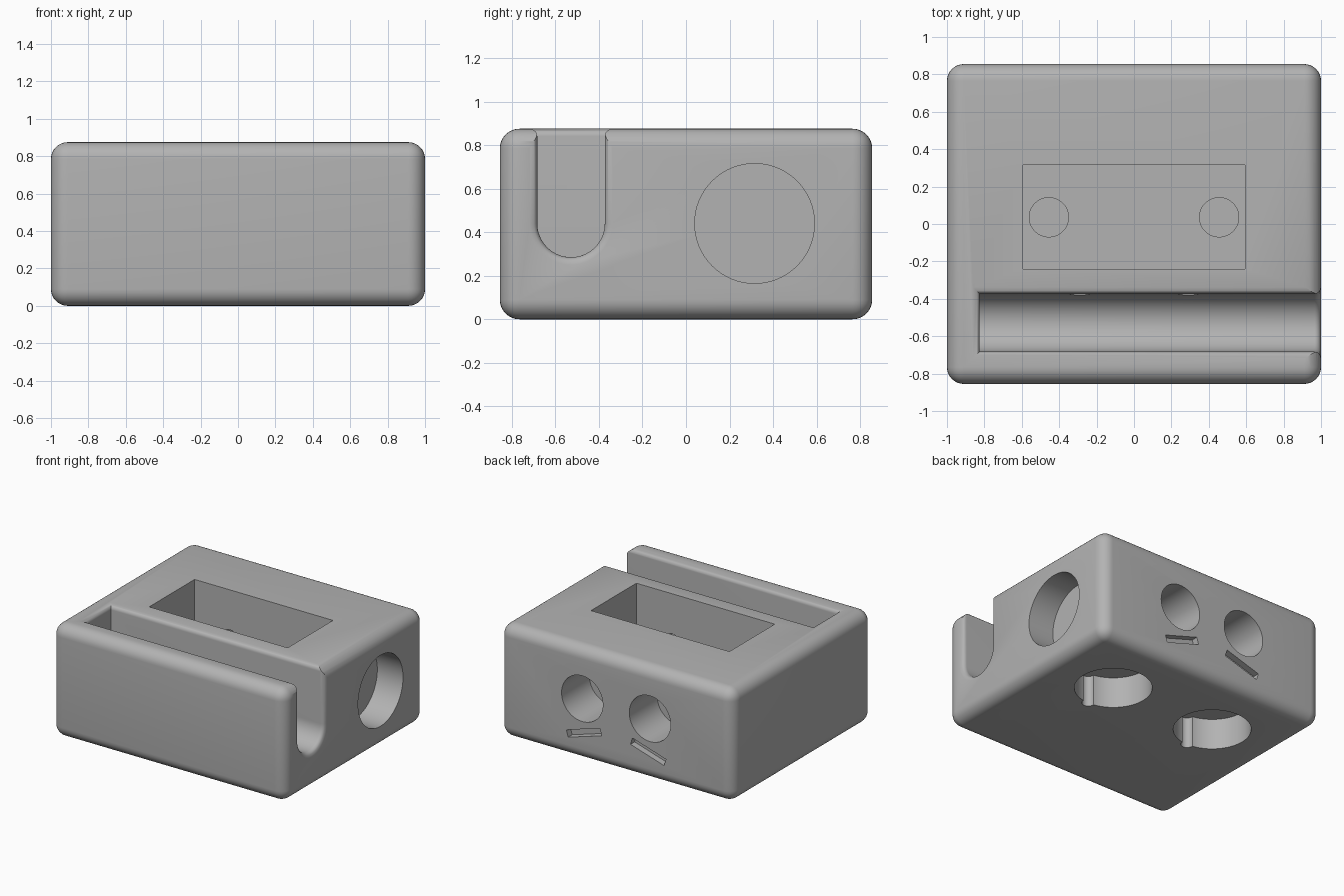
import bpy, bmesh
from math import pi, sin, cos, sqrt, radians
from mathutils import Matrix, Vector

default = bpy.data.objects.get("Cube")
if default:
    bpy.data.objects.remove(default)

# Block proportions
HALF_X, HALF_Y, HEIGHT = 1.0, 0.855, 0.875
ROUND = 0.09
FILLET = 0.035

grey = bpy.data.materials.new("plain_grey")
grey.use_nodes = True
grey.diffuse_color = (0.45, 0.45, 0.45, 1)
grey.node_tree.nodes["Principled BSDF"].inputs["Base Color"].default_value = (0.45, 0.45, 0.45, 1)


def make_object(name, bm):
    bmesh.ops.recalc_face_normals(bm, faces=bm.faces)
    mesh = bpy.data.meshes.new(name)
    bm.to_mesh(mesh)
    bm.free()
    mesh.materials.append(grey)
    obj = bpy.data.objects.new(name, mesh)
    bpy.context.collection.objects.link(obj)
    return obj


def box(name, centre, size, rot_y=0):
    bm = bmesh.new()
    matrix = Matrix.Translation(centre) @ Matrix.Rotation(rot_y, 4, 'Y') @ Matrix.Diagonal((*size, 1))
    bmesh.ops.create_cube(bm, size=1, matrix=matrix)
    return make_object(name, bm)


def rod(name, start, end, radius):
    """Cylinder between two points."""
    start, end = Vector(start), Vector(end)
    axis = end - start
    matrix = Matrix.Translation((start + end) / 2) @ axis.to_track_quat('Z', 'Y').to_matrix().to_4x4()
    bm = bmesh.new()
    bmesh.ops.create_cone(bm, cap_ends=True, segments=64, radius1=radius, radius2=radius,
                          depth=axis.length, matrix=matrix)
    return make_object(name, bm)


def loft(name, sections):
    """Solid skinned through closed sections with equal point counts."""
    bm = bmesh.new()
    rings = [[bm.verts.new(p) for p in section] for section in sections]
    for a, b in zip(rings, rings[1:]):
        for i in range(len(a)):
            j = (i + 1) % len(a)
            bm.faces.new((a[i], a[j], b[j], b[i]))
    bm.faces.new(rings[0])
    bm.faces.new(rings[-1])
    return make_object(name, bm)


def cut(target, cutter):
    mod = target.modifiers.new(cutter.name, 'BOOLEAN')
    mod.operation = 'DIFFERENCE'
    mod.solver = 'EXACT'
    mod.object = cutter
    bpy.ops.object.select_all(action='DESELECT')
    bpy.context.view_layer.objects.active = target
    target.select_set(True)
    bpy.ops.object.modifier_apply(modifier=mod.name)
    bpy.data.objects.remove(cutter)


# Rounded block
block = box("rounded_block", (0, 0, HEIGHT / 2), (2 * HALF_X, 2 * HALF_Y, HEIGHT))
bevel = block.modifiers.new("rounding", 'BEVEL')
bevel.width = ROUND
bevel.segments = 8
bpy.context.view_layer.objects.active = block
bpy.ops.object.modifier_apply(modifier=bevel.name)

# U-shaped slot, open at the top and at the left end, with a flared mouth
SLOT_Y, SLOT_Z, SLOT_R, SLOT_END = -0.528, 0.44, 0.155, -0.825
TOP = HEIGHT + 0.1


def u_section(x, radius):
    arc = [(x, SLOT_Y + radius * cos(pi + pi * i / 32), SLOT_Z + radius * sin(pi + pi * i / 32))
           for i in range(33)]
    return arc + [(x, SLOT_Y + radius, TOP), (x, SLOT_Y - radius, TOP)]


def flare(t):
    return FILLET * (1 - sqrt(1 - t * t))


steps = [i / 6 for i in range(7)]
slot = [u_section(SLOT_END, SLOT_R)]
slot += [u_section(HALF_X - FILLET * (1 - t), SLOT_R + flare(t)) for t in steps]
slot.append(u_section(HALF_X + 0.1, SLOT_R + FILLET))
cut(block, loft("slot_cutter", slot))


# Rounded rim along the top of the slot
def rim_section(z, offset):
    x0, x1 = SLOT_END - offset, HALF_X + 0.1
    y0, y1 = SLOT_Y - SLOT_R - offset, SLOT_Y + SLOT_R + offset
    return [(x0, y0, z), (x1, y0, z), (x1, y1, z), (x0, y1, z)]


rim = [rim_section(HEIGHT - FILLET * (1 - t), flare(t)) for t in steps]
rim.append(rim_section(TOP, FILLET))
cut(block, loft("rim_cutter", rim))

# Pocket in the top
FLOOR = 0.35
cut(block, box("pocket_cutter", (0, 0.038, (FLOOR + TOP) / 2), (1.185, 0.555, TOP - FLOOR)))

# Round socket in the left side
SOCKET_R, SOCKET_Y, DEPTH = 0.275, 0.315, 0.22
cut(block, rod("side_socket_cutter", (HALF_X - DEPTH, SOCKET_Y, 0.44),
               (HALF_X + 0.1, SOCKET_Y, 0.44), SOCKET_R))

for side in (-1, 1):
    x = side * 0.455
    # Socket underneath with a key groove, and a recess in the pocket floor
    cut(block, rod("bottom_socket_cutter", (x, SOCKET_Y, -0.1), (x, SOCKET_Y, 0.24), SOCKET_R))
    cut(block, rod("key_groove_cutter", (x, 0.04, -0.1), (x, 0.04, 0.24), 0.045))
    cut(block, rod("floor_recess_cutter", (x, 0.036, FLOOR - 0.05), (x, 0.036, FLOOR + 0.05), 0.105))
    # Round hole in the back, narrowing through to the slot
    x = side * 0.29
    cut(block, rod("back_hole_cutter", (x, HALF_Y - 0.34, 0.48), (x, HALF_Y + 0.1, 0.48), 0.177))
    cut(block, rod("narrow_hole_cutter", (x, SLOT_Y, 0.48), (x, HALF_Y - 0.3, 0.48), 0.085))
    # Slanted slit below the back hole
    cut(block, box("slit_cutter", (side * 0.275, HALF_Y, 0.22), (0.3, 0.1, 0.055), side * radians(17)))

# Smooth rounded surfaces, crisp cut edges
bpy.ops.object.select_all(action='DESELECT')
block.select_set(True)
bpy.context.view_layer.objects.active = block
bpy.ops.object.shade_smooth_by_angle(angle=radians(30))
